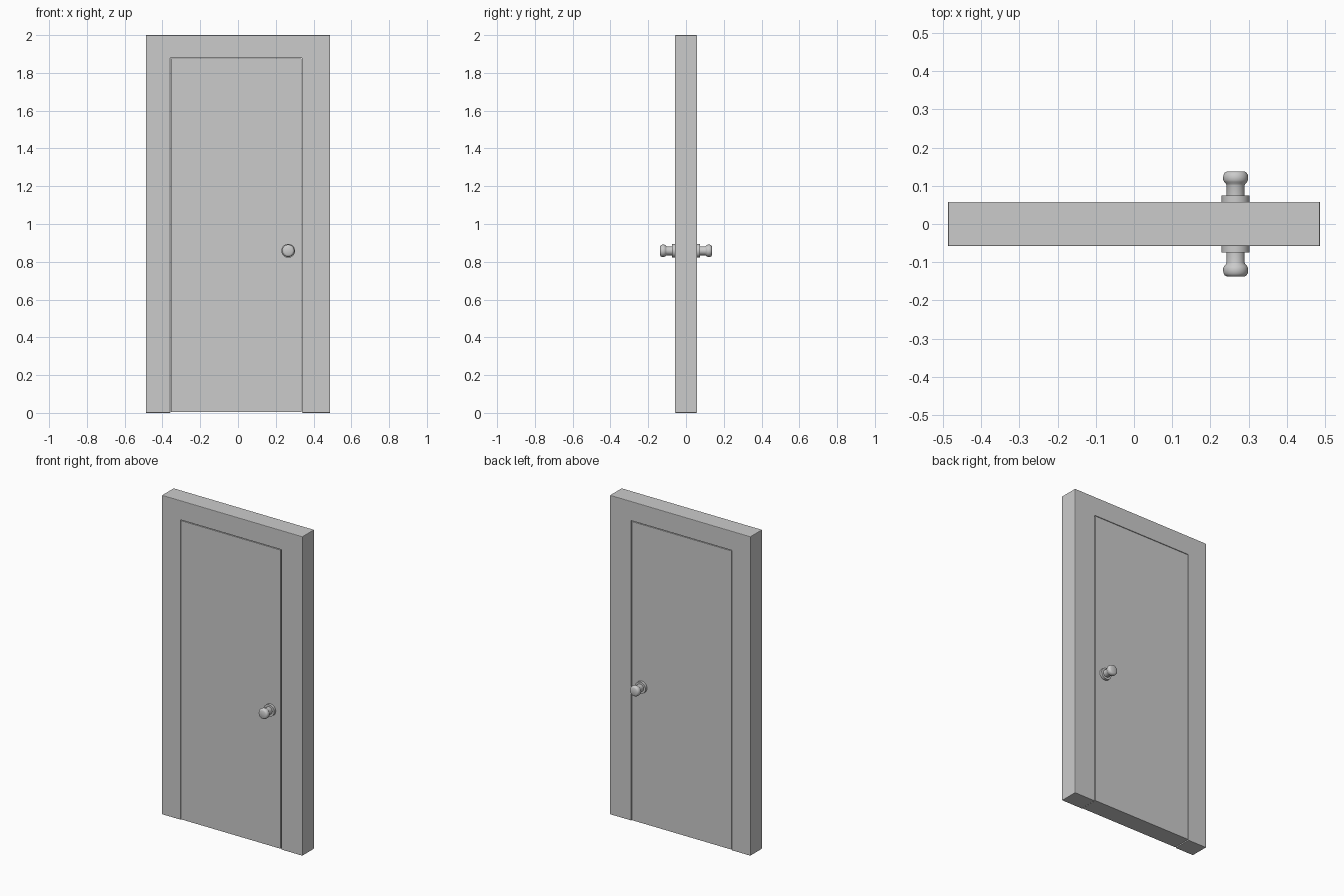
import bpy, bmesh, math

if "Cube" in bpy.data.objects:
    bpy.data.objects.remove(bpy.data.objects["Cube"])

HALF_DEPTH = 0.058
KNOB_X, KNOB_Z = 0.266, 0.858


def finish(bm, name):
    bmesh.ops.recalc_face_normals(bm, faces=bm.faces)
    mesh = bpy.data.meshes.new(name)
    bm.to_mesh(mesh)
    bm.free()
    obj = bpy.data.objects.new(name, mesh)
    bpy.context.collection.objects.link(obj)
    return obj


def slab(name, outline, half_depth, bevel):
    """Extrude an x/z outline through the wall thickness, with softened edges."""
    bm = bmesh.new()
    face = bm.faces.new([bm.verts.new((x, -half_depth, z)) for x, z in outline])
    ext = bmesh.ops.extrude_face_region(bm, geom=[face])
    verts = [v for v in ext["geom"] if isinstance(v, bmesh.types.BMVert)]
    bmesh.ops.translate(bm, verts=verts, vec=(0, 2 * half_depth, 0))
    obj = finish(bm, name)
    mod = obj.modifiers.new("soft_edges", "BEVEL")
    mod.width = bevel
    mod.segments = 2
    return obj


def lathe(name, profile, side, steps=32):
    """Spin (radius, distance) points around the knob axis, along y."""
    bm = bmesh.new()
    verts = [bm.verts.new((KNOB_X + r, side * d, KNOB_Z)) for r, d in profile]
    edges = [bm.edges.new(pair) for pair in zip(verts, verts[1:])]
    bmesh.ops.spin(bm, geom=verts + edges, cent=(KNOB_X, 0, KNOB_Z),
                   axis=(0, 1, 0), angle=2 * math.pi, steps=steps)
    bmesh.ops.remove_doubles(bm, verts=bm.verts, dist=1e-5)
    obj = finish(bm, name)
    bpy.ops.object.select_all(action="DESELECT")
    obj.select_set(True)
    bpy.context.view_layer.objects.active = obj
    bpy.ops.object.shade_smooth_by_angle(angle=math.radians(40))
    return obj


# Frame: two jambs and a header in one piece
L, R, TOP = -0.358, 0.339, 1.879
slab("door_frame", [(-0.487, 0), (L, 0), (L, TOP), (R, TOP), (R, 0),
                    (0.487, 0), (0.487, 2), (-0.487, 2)], HALF_DEPTH, 0.003)

# Door leaf, with a hairline gap all round
GAP = 0.003
slab("door_leaf", [(L + GAP, 0.004), (R - GAP, 0.004),
                   (R - GAP, TOP - GAP), (L + GAP, TOP - GAP)],
     HALF_DEPTH, 0.001)

# Round plate and turned knob on both faces
plate = [(0, 0.056), (0.0366, 0.056), (0.0366, 0.074), (0, 0.074)]
knob = [(0, 0.070), (0.0236, 0.070), (0.0236, 0.101), (0.025, 0.105),
        (0.030, 0.110), (0.0325, 0.115), (0.0328, 0.122), (0.0318, 0.129),
        (0.028, 0.135), (0.022, 0.138), (0, 0.138)]
for label, side in (("front", -1), ("back", 1)):
    lathe(label + "_knob_plate", plate, side)
    lathe(label + "_knob", knob, side)
